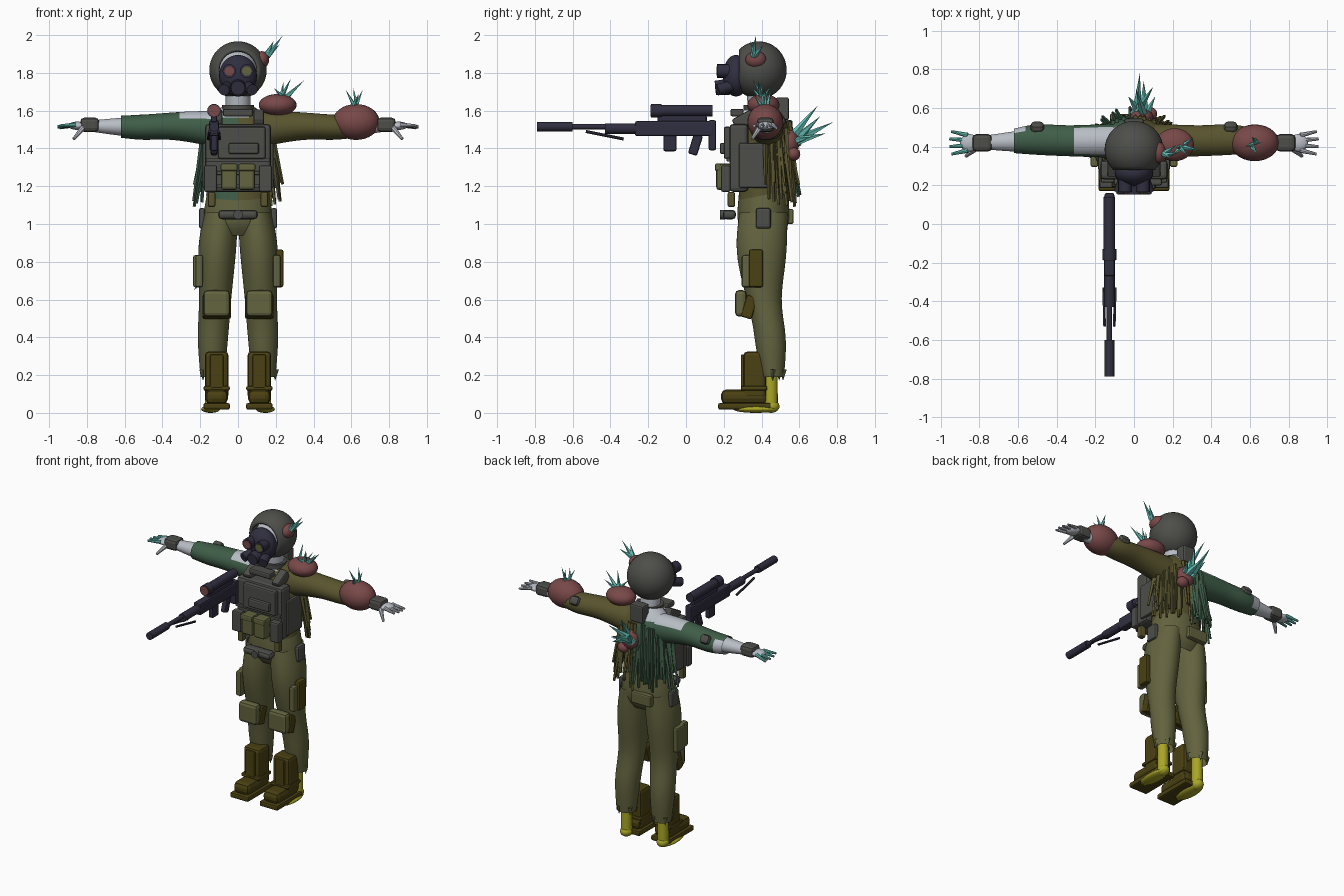
import bpy, bmesh, math, random
from mathutils import Vector, Matrix

random.seed(4)
if "Cube" in bpy.data.objects:
    bpy.data.objects.remove(bpy.data.objects["Cube"])

PALETTE = {
    "olive cloth": (.125, .125, .05), "dark olive cloth": (.1, .09, .028),
    "green cloth": (.05, .11, .065), "pale skin": (.48, .51, .56),
    "grey gear": (.075, .075, .068), "brown leather": (.068, .052, .006),
    "yellow skin": (.4, .38, .02), "red growth": (.19, .065, .065),
    "cyan crystal": (.13, .52, .46), "gunmetal": (.03, .028, .05)}
MATERIALS = {}
for label, rgb in PALETTE.items():
    material = bpy.data.materials.new(label)
    material.use_nodes = True
    material.diffuse_color = (*rgb, 1)
    material.node_tree.nodes["Principled BSDF"].inputs["Base Color"].default_value = (*rgb, 1)
    MATERIALS[label] = material
OLIVE, DARK, GREEN, PALE, GEAR, BROWN, YELLOW, RED, CYAN, GUN = PALETTE
SIDES = (("left", 1), ("right", -1))


def finish(name, bm, colour, smooth=False):
    bmesh.ops.recalc_face_normals(bm, faces=bm.faces)
    mesh = bpy.data.meshes.new(name)
    bm.to_mesh(mesh)
    bm.free()
    obj = bpy.data.objects.new(name, mesh)
    bpy.context.collection.objects.link(obj)
    mesh.materials.append(MATERIALS[colour])
    bpy.ops.object.select_all(action="DESELECT")
    obj.select_set(True)
    bpy.context.view_layer.objects.active = obj
    if smooth:
        bpy.ops.object.shade_smooth_by_angle(angle=math.radians(40))
    return obj


def box(name, colour, centre, size, tilt=0, bevel=.01):
    bm = bmesh.new()
    place = Matrix.Translation(centre) @ Matrix.Rotation(tilt, 4, "X") @ Matrix.Diagonal((*size, 1))
    bmesh.ops.create_cube(bm, size=1, matrix=place)
    if bevel:
        bmesh.ops.bevel(bm, geom=bm.edges[:], offset=min(bevel, min(size) * .4),
                        segments=2, affect="EDGES", profile=.5)
    return finish(name, bm, colour)


def ball(name, colour, centre, radii):
    bm = bmesh.new()
    place = Matrix.Translation(centre) @ Matrix.Diagonal((*radii, 1))
    bmesh.ops.create_uvsphere(bm, u_segments=28, v_segments=16, radius=1, matrix=place)
    return finish(name, bm, colour, True)


def rod(name, colour, start, end, radius, tip=None, sides=16):
    start, end = Vector(start), Vector(end)
    axis = end - start
    place = Matrix.Translation((start + end) / 2) @ axis.to_track_quat("Z", "Y").to_matrix().to_4x4()
    bm = bmesh.new()
    bmesh.ops.create_cone(bm, cap_ends=True, segments=sides, radius1=radius,
                          radius2=radius if tip is None else tip, depth=axis.length, matrix=place)
    return finish(name, bm, colour, sides > 8)


def loft(name, colour, rings, along_x=False, sides=16):
    """Smooth open tube; each ring is (position, centre a, centre b, radius a, radius b)."""
    bm = bmesh.new()
    loops = []
    for pos, a, b, ra, rb in rings:
        loop = []
        for i in range(sides):
            t = math.tau * i / sides
            u, v = a + ra * math.cos(t), b + rb * math.sin(t)
            loop.append(bm.verts.new((pos, u, v) if along_x else (u, v, pos)))
        loops.append(loop)
    for low, high in zip(loops, loops[1:]):
        for i in range(sides):
            j = (i + 1) % sides
            bm.faces.new((low[i], low[j], high[j], high[i]))
    obj = finish(name, bm, colour, True)
    obj.modifiers.new("smooth", "SUBSURF").levels = 2
    bpy.ops.object.modifier_apply(modifier="smooth")
    return obj


def paint(obj, colour, rule):
    obj.data.materials.append(MATERIALS[colour])
    slot = len(obj.data.materials) - 1
    for face in obj.data.polygons:
        if rule(face.center, face.normal):
            face.material_index = slot


def crystals(name, base, tips, radius):
    for i, tip in enumerate(tips):
        shift = Vector((random.uniform(-1, 1), random.uniform(-1, 1), 0)) * radius
        rod(f"{name}_{i}", CYAN, Vector(base) + shift, tip, radius, 0, 5)


# Torso, with torn cloth split into two colours
torso = loft("torso", DARK, [(1.08, 0, .4, .17, .13), (1.2, 0, .41, .17, .13), (1.35, 0, .42, .18, .13),
                             (1.48, 0, .43, .19, .13), (1.57, 0, .43, .17, .1), (1.63, 0, .41, .07, .07)])
paint(torso, GREEN, lambda c, n: c.x < 0)
paint(torso, PALE, lambda c, n: c.z > 1.56 and c.x < .06)
rod("neck", PALE, (0, .4, 1.56), (0, .38, 1.74), .065)
rod("collar", GEAR, (0, .39, 1.6), (0, .39, 1.63), .085)
box("nape_pack", GEAR, (0, .51, 1.61), (.1, .07, .12))

# Pelvis and belt
loft("pelvis", OLIVE, [(1.18, 0, .41, .165, .13), (1.1, 0, .41, .18, .14),
                       (1, 0, .41, .195, .145), (.94, 0, .41, .15, .1)])
box("belt_buckle", GEAR, (0, .23, 1.05), (.21, .07, .05), bevel=.02)
rod("belt_clasp", GEAR, (0, .18, 1.05), (0, .21, 1.05), .025)
box("rear_pouch", OLIVE, (-.05, .55, 1.04), (.15, .04, .08))

# Legs, boots and bare heels
for side, s in SIDES:
    loft(side + "_trouser_leg", OLIVE, [
        (1.06, s * .09, .41, .09, .13), (.92, s * .107, .4, .105, .14), (.78, s * .115, .4, .1, .13),
        (.6, s * .12, .41, .085, .09), (.46, s * .13, .44, .085, .085), (.35, s * .135, .45, .08, .085),
        (.19, s * .135, .46, .065, .06)])
    for i in range(5):
        turn = math.tau * i / 5
        x, y = s * .135 + .062 * math.cos(turn), .46 + .056 * math.sin(turn)
        rod(f"{side}_torn_hem_{i}", OLIVE, (x, y, .23), (x, y, .17), .02, 0, 4)
    box(side + "_boot_shaft", BROWN, (s * .113, .365, .2), (.125, .12, .25), bevel=.02)
    box(side + "_boot_tongue", BROWN, (s * .113, .3, .22), (.07, .02, .18))
    box(side + "_boot_toe", BROWN, (s * .113, .31, .085), (.12, .25, .08), bevel=.03)
    box(side + "_boot_sole", BROWN, (s * .113, .31, .035), (.14, .28, .035))
    box(side + "_boot_strap", BROWN, (s * .113, .36, .13), (.14, .14, .025))
    rod(side + "_bare_ankle", YELLOW, (s * .14, .45, .04), (s * .14, .45, .28), .036, .035)
    ball(side + "_bare_heel", YELLOW, (s * .14, .45, .035), (.04, .045, .035))
    ball(side + "_bare_sole", YELLOW, (s * .145, .37, .02), (.05, .12, .02))
    box(side + "_knee_pad", OLIVE, (s * .113, .29, .58), (.14, .06, .14), bevel=.02)
    box(side + "_knee_brace", BROWN, (s * .113, .335, .56), (.15, .06, .12), -.3)
    box(side + "_hip_pouch", GEAR, (s * .19, .41, 1.03), (.035, .08, .11), bevel=.015)
    box(side + "_pocket_front", OLIVE, (s * .205, .33, .75), (.04, .07, .17))
box("left_thigh_holster", BROWN, (.22, .37, .765), (.04, .075, .2))
box("right_thigh_pouch", OLIVE, (-.22, .39, .75), (.035, .09, .17))
crystals("thigh_crystal", (-.2, .36, .68), [(-.235, .34, .65), (-.2, .3, .66)], .01)

# Vest: plates, straps, pouches
box("vest_front", GEAR, (0, .28, 1.35), (.35, .1, .36), bevel=.02)
box("chest_plate", GEAR, (.02, .22, 1.43), (.25, .04, .17))
box("chest_pocket", GEAR, (.03, .195, 1.4), (.16, .03, .06))
box("vest_neck_bar", GEAR, (0, .27, 1.59), (.16, .07, .04))
for i in range(3):
    box(f"webbing_{i}", GEAR, (0, .225, 1.2 + i * .07), (.34, .02, .02), bevel=.004)
for side, s in SIDES:
    box(side + "_belly_pouch", OLIVE, (s * .047, .2, 1.25), (.086, .08, .14), bevel=.015)
    box(side + "_pouch_flap", OLIVE, (s * .047, .17, 1.3), (.09, .035, .04))
    box(side + "_side_pouch", GEAR, (s * .145, .21, 1.24), (.07, .05, .14))
    box(side + "_shoulder_strap", GEAR, (s * .11, .31, 1.55), (.055, .12, .07), .5)
    box(side + "_vest_side", GEAR, (s * .175, .36, 1.31), (.025, .16, .24))
    box(side + "_hem_tab", DARK, (s * .14, .24, 1.13), (.04, .04, .08))

# Ragged strips hanging around the back
for i in range(46):
    turn = math.pi * (i + random.random()) / 46
    out = Vector((math.cos(turn), math.sin(turn), 0))
    top = Vector((out.x * .185, .42 + out.y * .13, random.uniform(1.38, 1.55)))
    low = top + out * random.uniform(.01, .055)
    low.z = random.uniform(1.09, 1.24)
    rod(f"cloth_strip_{i}", DARK if out.x > 0 else GREEN, top, low, .014, .008, 4)

# Arms, wrists and hands
for side, s in SIDES:
    sleeve = loft(side + "_sleeve", DARK if s > 0 else GREEN, [
        (s * .1, .43, 1.5, .09, .1), (s * .24, .43, 1.515, .085, .085), (s * .38, .43, 1.52, .08, .07),
        (s * .5, .44, 1.51, .085, .07), (s * .62, .43, 1.515, .065, .06)], True)
    if s < 0:
        paint(sleeve, PALE, lambda c, n: (c.x > -.31 and n.z > .55) or (c.x < -.57 and n.y > .6))
    box(side + "_elbow_patch", GEAR, (s * .5, .5, 1.55), (.07, .05, .06), .6, .02)
    loft(side + "_forearm", PALE, [(s * .55, .43, 1.515, .06, .055), (s * .66, .425, 1.515, .05, .045),
                                   (s * .82, .42, 1.52, .03, .025)], True)
    box(side + "_wrist_guard", GEAR, (s * .785, .42, 1.525), (.1, .09, .075), bevel=.02)
    ball(side + "_palm", PALE, (s * .85, .42, 1.52), (.05, .045, .022))
    for i in range(4):
        spread = (i - 1.5) * .026
        rod(f"{side}_finger_{i}", PALE if s > 0 else CYAN, (s * .86, .42 + spread, 1.525),
            (s * (.96 - abs(spread) * .4), .42 + spread * 1.5, 1.52 - i * .004), .013, .007, 8)
    rod(side + "_thumb", PALE, (s * .82, .39, 1.51), (s * .87, .35, 1.45), .016, .008, 8)

# Head with hollow helmet
HEAD = Vector((0, .385, 1.815))
ball("head", PALE, HEAD + Vector((0, -.02, -.01)), (.1, .105, .12))
bm = bmesh.new()
bmesh.ops.create_uvsphere(bm, u_segments=40, v_segments=24, radius=1)
bmesh.ops.delete(bm, geom=[v for v in bm.verts if v.co.z > .75], context="VERTS")
bmesh.ops.transform(bm, verts=bm.verts, matrix=Matrix.Translation(HEAD)
                    @ Matrix.Rotation(math.pi / 2, 4, "X") @ Matrix.Diagonal((.152, .152, .148, 1)))
helmet = finish("helmet", bm, GEAR, True)
shell = helmet.modifiers.new("shell", "SOLIDIFY")
shell.thickness = .014

# Breathing mask
ball("mask", GUN, (0, .265, 1.785), (.1, .07, .11))
rod("mask_snout", GUN, (0, .26, 1.73), (0, .155, 1.72), .045, .038)
for side, s in SIDES:
    rod(side + "_eyepiece", GUN, (s * .046, .26, 1.81), (s * .046, .165, 1.81), .036)
    rod(side + "_lens", RED if s < 0 else OLIVE, (s * .046, .17, 1.81), (s * .046, .162, 1.81), .025)
    rod(side + "_filter", GUN, (s * .05, .24, 1.73), (s * .075, .165, 1.71), .03)

# Red growths and their crystals
ball("arm_growth", RED, (.625, .42, 1.54), (.125, .095, .095))
ball("shoulder_growth", RED, (.21, .41, 1.63), (.1, .085, .058))
ball("helmet_growth", RED, (.125, .37, 1.87), (.04, .055, .045))
ball("back_growth", RED, (.04, .55, 1.43), (.06, .05, .07))
ball("back_bud", RED, (.08, .57, 1.37), (.04, .035, .035))
crystals("arm_crystal", (.62, .42, 1.61), [(.57, .4, 1.71), (.61, .45, 1.72), (.66, .42, 1.71), (.64, .36, 1.69)], .015)
crystals("shoulder_crystal", (.24, .4, 1.66), [(.35, .38, 1.76), (.31, .45, 1.73), (.24, .4, 1.75), (.19, .35, 1.72), (.28, .35, 1.77)], .016)
crystals("helmet_crystal", (.145, .37, 1.89), [(.235, .37, 1.995), (.19, .34, 1.97), (.22, .41, 1.95)], .017)
crystals("back_crystal", (.03, .56, 1.43), [(.03, .78, 1.54), (.01, .7, 1.63), (.1, .71, 1.57), (.05, .74, 1.48), (-.03, .66, 1.52), (.11, .66, 1.46)], .03)

# Rifle held along the front axis
gx = -.127


def barrel(name, back, front, z, radius, colour=GUN):
    rod(name, colour, (gx, back, z), (gx, front, z), radius)


barrel("rifle_suppressor", -.6, -.79, 1.515, .025)
barrel("rifle_barrel", -.25, -.62, 1.515, .014)
barrel("rifle_handguard", -.25, -.43, 1.505, .028)
barrel("scope_tube", .14, -.15, 1.6, .03)
barrel("scope_bell", -.13, -.185, 1.6, .036)
barrel("scope_lens", -.18, -.188, 1.6, .031, RED)
box("rifle_receiver", GUN, (gx, -.06, 1.505), (.055, .42, .08))
box("rifle_rail", GUN, (gx, -.02, 1.555), (.03, .26, .04))
box("rifle_magazine", GUN, (gx, -.085, 1.43), (.035, .07, .09))
box("rifle_grip", GUN, (gx, .05, 1.42), (.035, .05, .11), -.3)
box("rifle_butt", GUN, (gx, .14, 1.47), (.05, .04, .16))
for side, s in SIDES:
    rod(side + "_bipod_leg", GUN, (gx + s * .025, -.53, 1.49), (gx + s * .03, -.33, 1.45), .008, None, 6)
